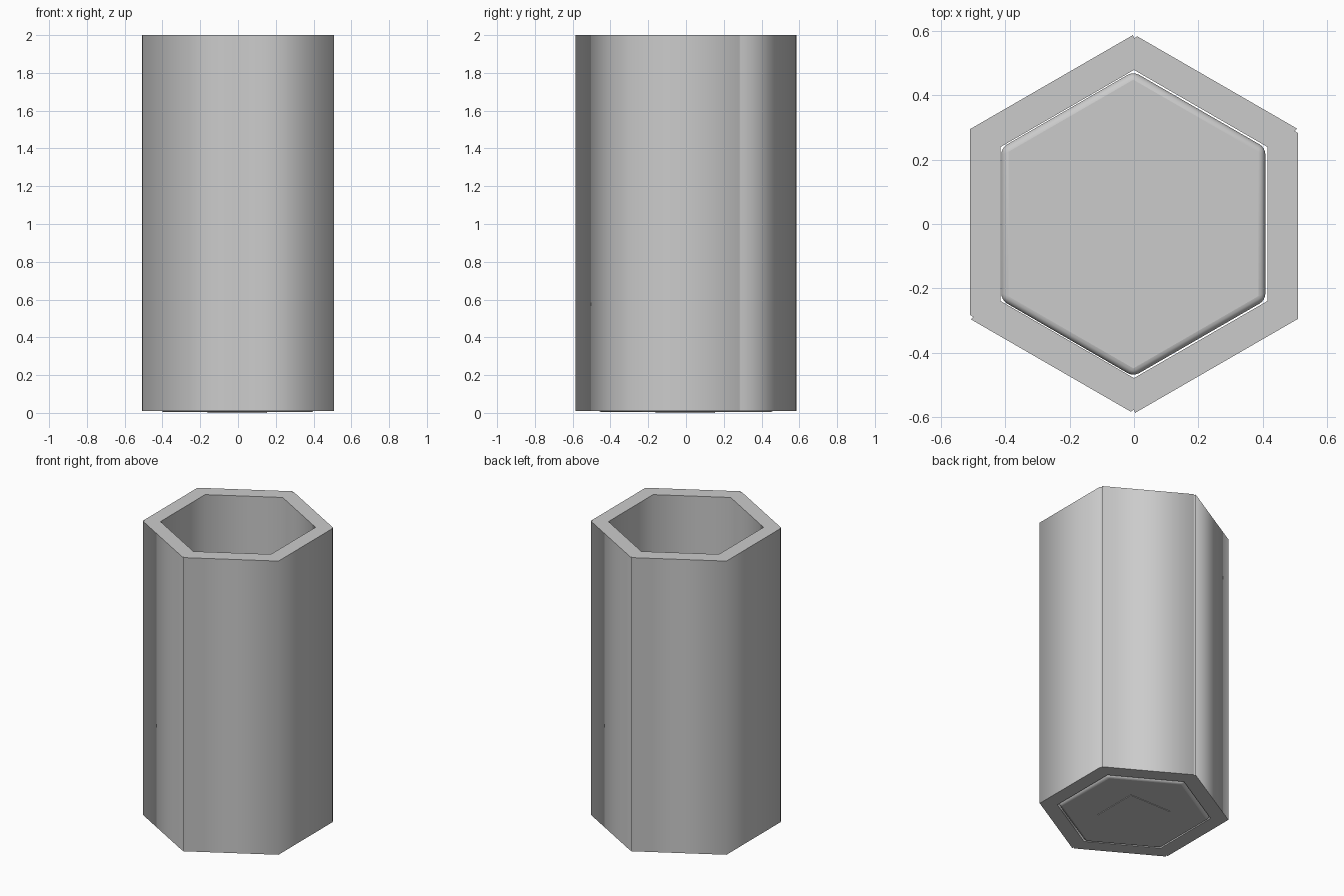
import bpy, math
from mathutils import Vector

if "Cube" in bpy.data.objects:
    bpy.data.objects.remove(bpy.data.objects["Cube"])


def hexagon(radius):
    # Hexagon with points on the y axis
    return [Vector((radius * math.cos(math.radians(a)), radius * math.sin(math.radians(a)), 0))
            for a in range(30, 390, 60)]


def extrude_loops(name, loops, z0, z1):
    # Solid prism from 2D outlines; nested outlines become holes
    cu = bpy.data.curves.new(name, 'CURVE')
    cu.dimensions = '2D'
    cu.fill_mode = 'BOTH'
    cu.extrude = (z1 - z0) / 2
    for pts in loops:
        sp = cu.splines.new('POLY')
        sp.points.add(len(pts) - 1)
        for p, co in zip(sp.points, pts):
            p.co = (co.x, co.y, 0, 1)
        sp.use_cyclic_u = True
    ob = bpy.data.objects.new(name, cu)
    bpy.context.collection.objects.link(ob)
    ob.location.z = (z0 + z1) / 2
    bpy.ops.object.select_all(action='DESELECT')
    ob.select_set(True)
    bpy.context.view_layer.objects.active = ob
    bpy.ops.object.convert(target='MESH')
    return bpy.context.object


# Hexagonal wall with fine seams cut into four of its corners
corners = hexagon(0.588)
outer = []
for i, p in enumerate(corners):
    if i in (0, 1, 3, 4):
        before = (corners[i - 1] - p).normalized()
        after = (corners[(i + 1) % 6] - p).normalized()
        outer += [p + before * 0.012, p * 0.98, p + after * 0.004]
    else:
        outer.append(p)
extrude_loops("tube_wall", [outer, hexagon(0.478)], 0.01, 2.0)

# Floor plate with rounded edges
bpy.ops.mesh.primitive_cylinder_add(vertices=6, radius=0.473, depth=0.1,
                                    location=(-0.002, 0, 0.054))
floor = bpy.context.object
floor.name = "floor_plate"
bev = floor.modifiers.new("round_edges", 'BEVEL')
bev.width = 0.022
bev.segments = 4
bev.limit_method = 'ANGLE'
bpy.ops.object.shade_smooth_by_angle(angle=math.radians(35))

# Small square pad under the floor
bpy.ops.mesh.primitive_cube_add(size=1, location=(-0.003, -0.003, 0.01))
pad = bpy.context.object
pad.name = "base_pad"
pad.scale = (0.315, 0.315, 0.02)
